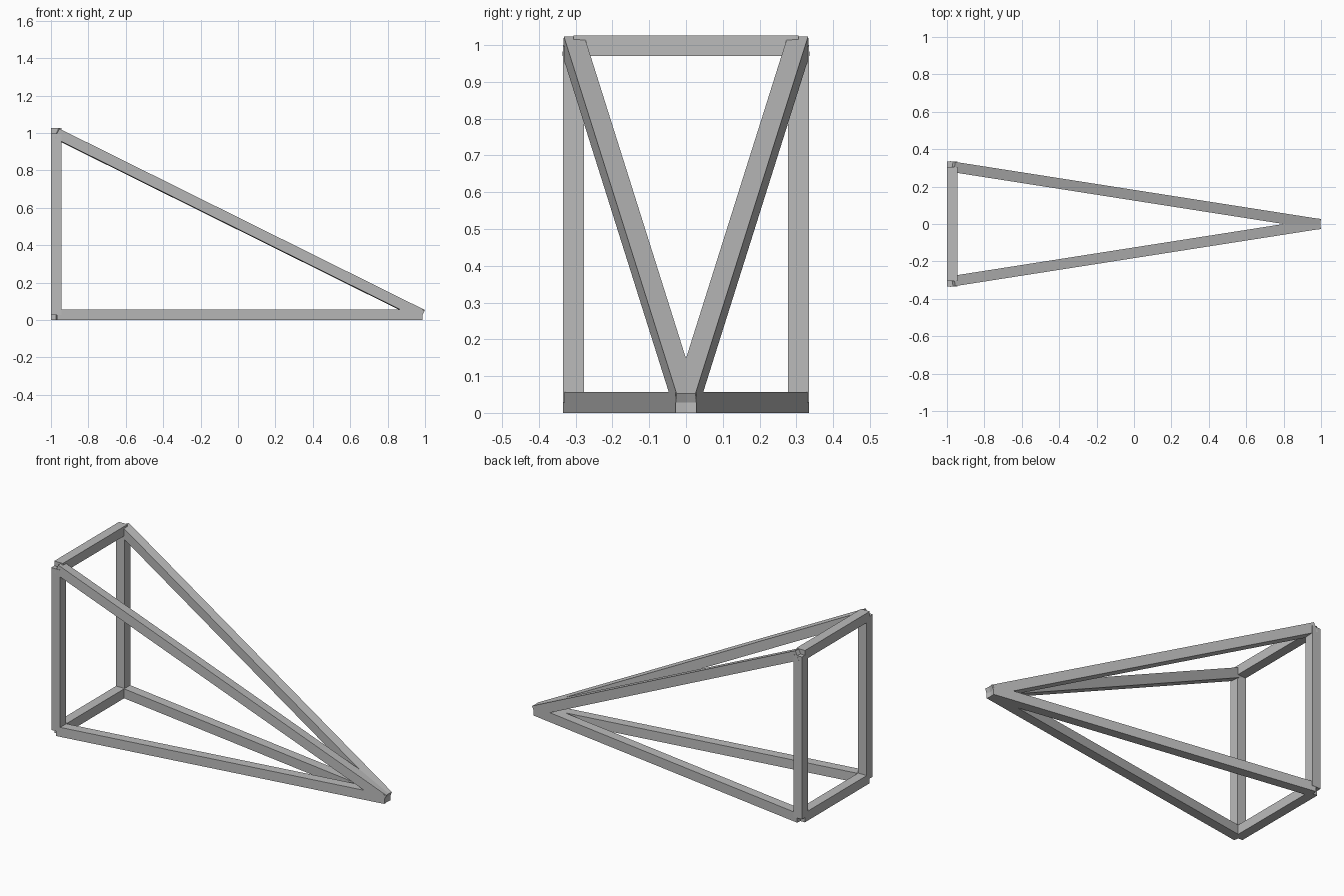
import bpy
from mathutils import Vector, Matrix

cube = bpy.data.objects.get("Cube")
if cube:
    bpy.data.objects.remove(cube, do_unlink=True)

THICK = 0.0565
BACK_X, HALF_Y, LOW, HIGH = -0.972, 0.306, 0.028, 0.998
APEX = Vector((0.983, 0, LOW))

# Single grey finish
grey = bpy.data.materials.new("grey")
grey.use_nodes = True
colour = (0.5, 0.5, 0.5, 1)
grey.diffuse_color = colour
grey.node_tree.nodes["Principled BSDF"].inputs["Base Color"].default_value = colour


def beam(name, start, end):
    """Square bar between two joints, sides kept upright."""
    along = end - start
    forward = along.normalized()
    up_hint = Vector((1, 0, 0)) if abs(forward.z) > 0.99 else Vector((0, 0, 1))
    side = up_hint.cross(forward).normalized()
    up = forward.cross(side)
    bpy.ops.mesh.primitive_cube_add(size=1)
    bar = bpy.context.object
    bar.name = bar.data.name = name
    turn = Matrix((forward, side, up)).transposed().to_4x4()
    scale = Matrix.Diagonal((along.length, THICK, THICK, 1))
    bar.data.transform(turn @ scale)
    bar.location = (start + end) / 2
    bar.data.materials.append(grey)


def joint(sign, z):
    return Vector((BACK_X, sign * HALF_Y, z))


# Post, base rail and sloping rail on each side
for label, sign in (("right", -1), ("left", 1)):
    beam(label + "_post", joint(sign, LOW), joint(sign, HIGH))
    beam(label + "_base_rail", joint(sign, LOW), APEX)
    beam(label + "_sloping_rail", joint(sign, HIGH), APEX)

# Crossbars joining the two sides
beam("bottom_crossbar", joint(-1, LOW), joint(1, LOW))
beam("top_crossbar", joint(-1, HIGH), joint(1, HIGH))
